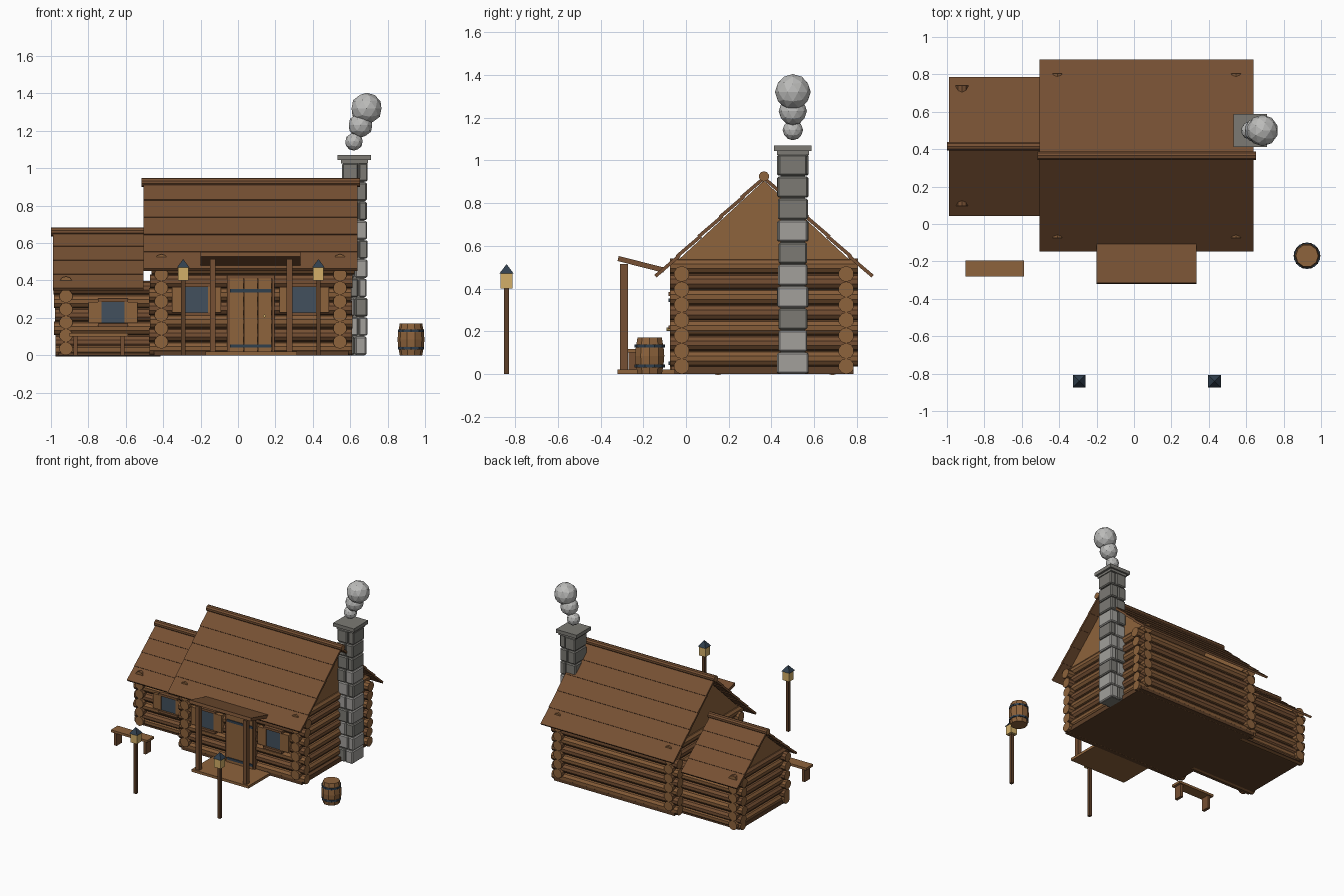
import bpy, bmesh, math, random
from mathutils import Matrix, Vector

random.seed(4)
cube = bpy.data.objects.get("Cube")
if cube:
    bpy.data.objects.remove(cube, do_unlink=True)


def material(name, *rgb):
    m = bpy.data.materials.new(name)
    m.use_nodes = True
    m.diffuse_color = (*rgb, 1)
    m.node_tree.nodes["Principled BSDF"].inputs["Base Color"].default_value = (*rgb, 1)
    return m


ROOF = material("roof_brown", .18, .08, .033)
LOG = material("log_brown", .23, .105, .039)
LIGHT = material("light_wood", .27, .125, .045)
DARK = material("dark_wood", .11, .05, .021)
STONE = material("pale_stone", .36, .35, .33)
GREY = material("dark_stone", .2, .195, .175)
SMOKE = material("smoke_grey", .5, .5, .49)
GLASS = material("window_glass", .055, .08, .11)
METAL = material("dark_metal", .03, .05, .075)
GLOW = material("lantern_glow", .65, .43, .14)


def finish(name, bm, *mats):
    bmesh.ops.recalc_face_normals(bm, faces=bm.faces)
    me = bpy.data.meshes.new(name)
    bm.to_mesh(me)
    bm.free()
    for m in mats:
        me.materials.append(m)
    ob = bpy.data.objects.new(name, me)
    bpy.context.collection.objects.link(ob)
    return ob


def slab(name, mat, centre, size, tilt=0):
    """Box with a tilt about x."""
    bm = bmesh.new()
    mtx = Matrix.Translation(centre) @ Matrix.Rotation(tilt, 4, 'X') @ Matrix.Diagonal((*size, 1))
    bmesh.ops.create_cube(bm, size=1, matrix=mtx)
    return finish(name, bm, mat)


def box(name, mat, x, y, z):
    """Box from three (low, high) ranges."""
    r = (x, y, z)
    return slab(name, mat, [(a + b) / 2 for a, b in r], [b - a for a, b in r])


def rod(name, a, b, radius, side, cap, sides=10):
    """Cylinder between two points, with its own end colour."""
    a, b = Vector(a), Vector(b)
    d = b - a
    mtx = Matrix.Translation((a + b) / 2) @ d.to_track_quat('Z', 'Y').to_matrix().to_4x4()
    bm = bmesh.new()
    bmesh.ops.create_cone(bm, cap_ends=True, segments=sides, radius1=radius, radius2=radius,
                          depth=d.length, matrix=mtx)
    for f in bm.faces:
        f.material_index = int(len(f.verts) > 4)
    return finish(name, bm, side, cap)


def gable(name, x, y0, y1, z0, z1):
    bm = bmesh.new()
    tri = [(y0, z0), (y1, z0), ((y0 + y1) / 2, z1)]
    face = bm.faces.new([bm.verts.new((x - .015, y, z)) for y, z in tri])
    ext = bmesh.ops.extrude_face_region(bm, geom=[face])
    bmesh.ops.translate(bm, vec=(.03, 0, 0),
                        verts=[v for v in ext["geom"] if isinstance(v, bmesh.types.BMVert)])
    return finish(name, bm, LIGHT)


def roof(name, x, ridge_y, ridge_z, run, drop, rows):
    """Two slopes of overlapping planks with a ridge log."""
    slope, length = math.atan2(drop, run), math.hypot(run, drop)
    for s, label in ((-1, "front"), (1, "back")):
        for i in range(rows):
            t = (i + .5) / rows
            slab(f"{name}_{label}_plank", ROOF,
                 ((x[0] + x[1]) / 2, ridge_y + s * run * t, ridge_z - drop * t),
                 (x[1] - x[0], length / rows + .012, .016), -s * (slope - .035))
    rod(name + "_ridge_log", (x[0] - .01, ridge_y, ridge_z + .005),
        (x[1] + .012, ridge_y, ridge_z + .005), .024, ROOF, LIGHT)


def log_walls(name, xs, ys, x_heights, y_heights, radius, x_ends):
    for i, z in enumerate(x_heights):
        j = random.uniform(-.008, .008)
        for y in ys:
            rod(name + "_long_log", (x_ends[0] + j, y, z), (x_ends[1] + j, y, z),
                radius, (LOG, ROOF)[i % 2], LIGHT)
    for i, z in enumerate(y_heights):
        for x in xs:
            rod(name + "_cross_log", (x, ys[0] - .055, z), (x, ys[1] + .055, z),
                radius, (LOG, ROOF)[i % 2], LIGHT)


# Main cabin
log_walls("cabin", (-.41, .545), (-.02, .75), [.036 + .072 * i for i in range(7)],
          [.072 * i for i in range(1, 8)], .037, (-.47, .615))
box("cabin_floor", DARK, (-.45, .59), (-.055, .785), (0, .035))
for x in (-.41, .545):
    gable("cabin_gable", x, -.04, .77, .53, .905)
roof("cabin_roof", (-.505, .64), .365, .92, .502, .46, 5)

# Side annex
log_walls("annex", (-.92,), (.15, .685), [.03] + [.072 * i for i in range(1, 6)],
          [.036 + .07 * i for i in range(6)], .036, (-.98, -.42))
box("annex_floor", DARK, (-.96, -.45), (.12, .715), (0, .03))
gable("annex_gable", -.92, .14, .695, .41, .645)
roof("annex_roof", (-.99, -.505), .415, .655, .36, .3, 4)


def window(name, cx, wall, z0, z1):
    half = .062
    box(name + "_glass", GLASS, (cx - half, cx + half), (wall - .012, wall + .02), (z0, z1))
    for s in (-1, 1):
        a, b = sorted((cx + s * half, cx + s * (half + .07)))
        box(name + "_shutter", LIGHT, (a, b), (wall - .018, wall + .02), (z0, z1))
    for z in (z0 - .012, z1 + .008):
        box(name + "_trim", ROOF, (cx - .08, cx + .08), (wall - .025, wall + .02), (z - .008, z + .01))


window("annex_window", -.668, .114, .172, .285)
window("left_window", -.222, -.056, .23, .365)
window("right_window", .354, -.056, .23, .365)

# Door with straps and handle
for i in range(3):
    x = -.043 + i * .0745
    box("door_plank", LIGHT, (x, x + .0735), (-.075, -.04), (.02, .41))
for x in (-.058, .181):
    box("door_frame", ROOF, (x, x + .015), (-.07, -.04), (.02, .425))
box("door_lintel", ROOF, (-.058, .196), (-.07, -.04), (.411, .428))
for z in (.05, .345):
    box("door_strap", METAL, (-.043, .18), (-.081, -.07), (z - .009, z + .009))
rod("door_handle", (.142, -.092, .21), (.142, -.07, .21), .008, GLOW, GLOW, 8)

# Porch
box("porch_deck", LIGHT, (-.175, .315), (-.32, -.045), (0, .02))
for x in (-.135, .275):
    box("porch_post", ROOF, (x - .016, x + .016), (-.308, -.272), (.02, .515))
slab("porch_canopy", ROOF, (.067, -.21, .513), (.535, .222, .024), -.25)

# Chimney of paired stones, with alternating joints
for i in range(10):
    z = .103 * i
    split = .632 + (.012 if i % 2 else -.008)
    for k, (a, b) in enumerate(((.556, split - .002), (split + .002, .69))):
        j = random.uniform(-.005, .004)
        ob = box("chimney_stone", GREY if (i + k) % 3 == 0 or i > 6 else STONE,
                 (a, b + j * k), (.43 + j, .57 - j), (z + .002, z + .1))
        mod = ob.modifiers.new("worn_edges", 'BEVEL')
        mod.width, mod.segments = .007, 1
box("chimney_core", GREY, (.565, .675), (.442, .558), (0, 1.04))
box("chimney_neck", GREY, (.55, .695), (.425, .575), (1.025, 1.043))
box("chimney_cap", GREY, (.532, .71), (.412, .588), (1.043, 1.07))

# Smoke puffs
for x, z, r in ((.62, 1.142, .048), (.655, 1.23, .066), (.687, 1.32, .084)):
    bm = bmesh.new()
    bmesh.ops.create_icosphere(bm, subdivisions=2, radius=r, matrix=Matrix.Translation((x, .5, z)))
    finish("smoke_puff", bm, SMOKE)

# Lamp posts
for x in (-.293, .43):
    y = -.84
    box("lamp_post", DARK, (x - .011, x + .011), (y - .011, y + .011), (0, .4))
    box("lantern", GLOW, (x - .028, x + .028), (y - .028, y + .028), (.4, .472))
    bm = bmesh.new()
    bmesh.ops.create_cone(bm, cap_ends=True, segments=4, radius1=.048, radius2=0, depth=.045,
                          matrix=Matrix.Translation((x, y, .492)) @ Matrix.Rotation(math.pi / 4, 4, 'Z'))
    finish("lantern_roof", bm, METAL)

# Bench
box("bench_seat", LIGHT, (-.9, -.587), (-.28, -.196), (.1, .118))
for x in (-.868, -.617):
    box("bench_leg", ROOF, (x - .011, x + .011), (-.27, -.206), (0, .1))

# Barrel: stacked rings with a slight belly
profile = [(0, .06), (.05, .069), (.085, .072), (.12, .069), (.17, .06)]
bm = bmesh.new()
rings = [[bm.verts.new((.925 + r * math.cos(a), -.17 + r * math.sin(a), z))
          for a in [math.tau * k / 10 for k in range(10)]] for z, r in profile]
for low, high in zip(rings, rings[1:]):
    for k in range(10):
        n = (k + 1) % 10
        bm.faces.new((low[k], low[n], high[n], high[k]))
bm.faces.new(rings[0])
bm.faces.new(rings[-1])
finish("barrel", bm, LIGHT)
for z in (.038, .132):
    rod("barrel_band", (.925, -.17, z - .007), (.925, -.17, z + .007), .072, METAL, METAL)
